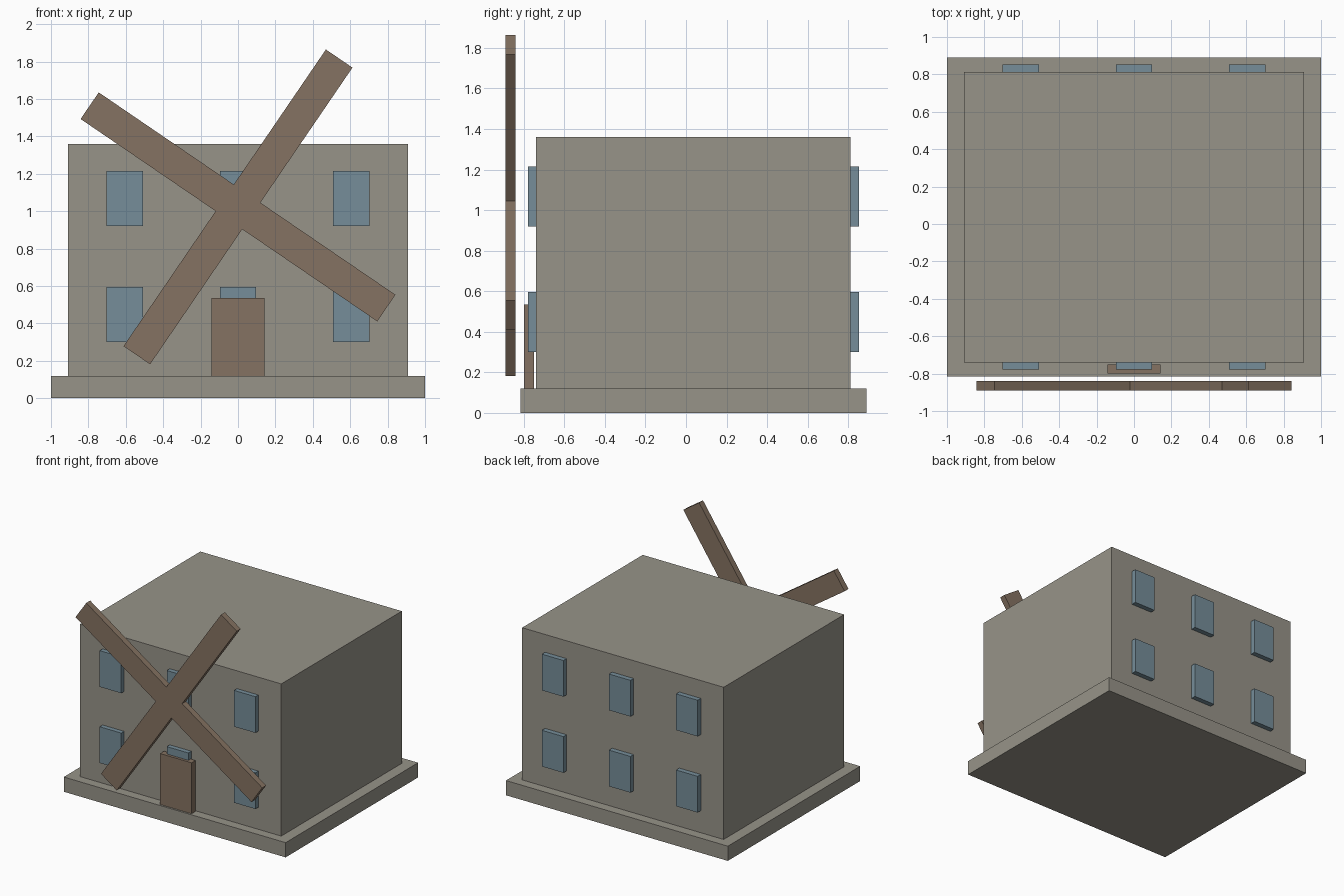
import bpy, bmesh
from math import radians
from mathutils import Matrix

cube = bpy.data.objects.get("Cube")
if cube:
    bpy.data.objects.remove(cube, do_unlink=True)


def material(name, rgb):
    m = bpy.data.materials.new(name)
    m.use_nodes = True
    m.diffuse_color = (*rgb, 1)
    m.node_tree.nodes["Principled BSDF"].inputs["Base Color"].default_value = (*rgb, 1)
    return m


stone = material("stone_grey", (0.31, 0.295, 0.25))
wood = material("wood_brown", (0.235, 0.17, 0.122))
glass = material("glass_blue", (0.18, 0.268, 0.32))


def add_object(name, bm, mat):
    bmesh.ops.recalc_face_normals(bm, faces=bm.faces)
    mesh = bpy.data.meshes.new(name)
    bm.to_mesh(mesh)
    bm.free()
    mesh.materials.append(mat)
    obj = bpy.data.objects.new(name, mesh)
    bpy.context.collection.objects.link(obj)
    return obj


def box(name, mat, x, y, z):
    """Box spanning the given (low, high) ranges."""
    bm = bmesh.new()
    bmesh.ops.create_cube(bm, size=1)
    for v in bm.verts:
        v.co = [r[0] if c < 0 else r[1] for c, r in zip(v.co, (x, y, z))]
    return add_object(name, bm, mat)


# Plinth and main block
box("plinth", stone, (-1, 1), (-0.815, 0.89), (0, 0.12))
box("walls", stone, (-0.908, 0.908), (-0.74, 0.812), (0.12, 1.36))

# Door, standing just clear of the wall
box("door", wood, (-0.142, 0.142), (-0.8, -0.75), (0.12, 0.535))

# Windows: two storeys of three on front and back
for side, y in (("front", (-0.778, -0.74)), ("back", (0.812, 0.853))):
    for floor, z in (("lower", (0.3, 0.595)), ("upper", (0.92, 1.215))):
        for place, x in (("right", -0.605), ("middle", 0), ("left", 0.605)):
            box(f"{side}_{floor}_{place}_window", glass, (x - 0.097, x + 0.097), y, z)

# Sails: one cross outline, extruded and turned
length, half = 0.96, 0.086
arm = [(half, half), (length, half), (length, -half)]
bm = bmesh.new()
outline = []
for quarter in range(4):
    turn = Matrix.Rotation(radians(-90 * quarter), 3, 'Y')
    for x, z in reversed(arm):
        outline.append(bm.verts.new(turn @ Matrix.Identity(3) @ bm.verts.new((x, 0, z)).co))
bmesh.ops.delete(bm, geom=[v for v in bm.verts if v not in outline], context='VERTS')
face = bm.faces.new(outline)
extruded = bmesh.ops.extrude_face_region(bm, geom=[face])["geom"]
bmesh.ops.translate(bm, vec=(0, 0.05, 0),
                    verts=[g for g in extruded if isinstance(g, bmesh.types.BMVert)])
sails = add_object("sails", bm, wood)
sails.location = (0, -0.89, 1.023)
sails.rotation_euler.y = radians(34.3)
